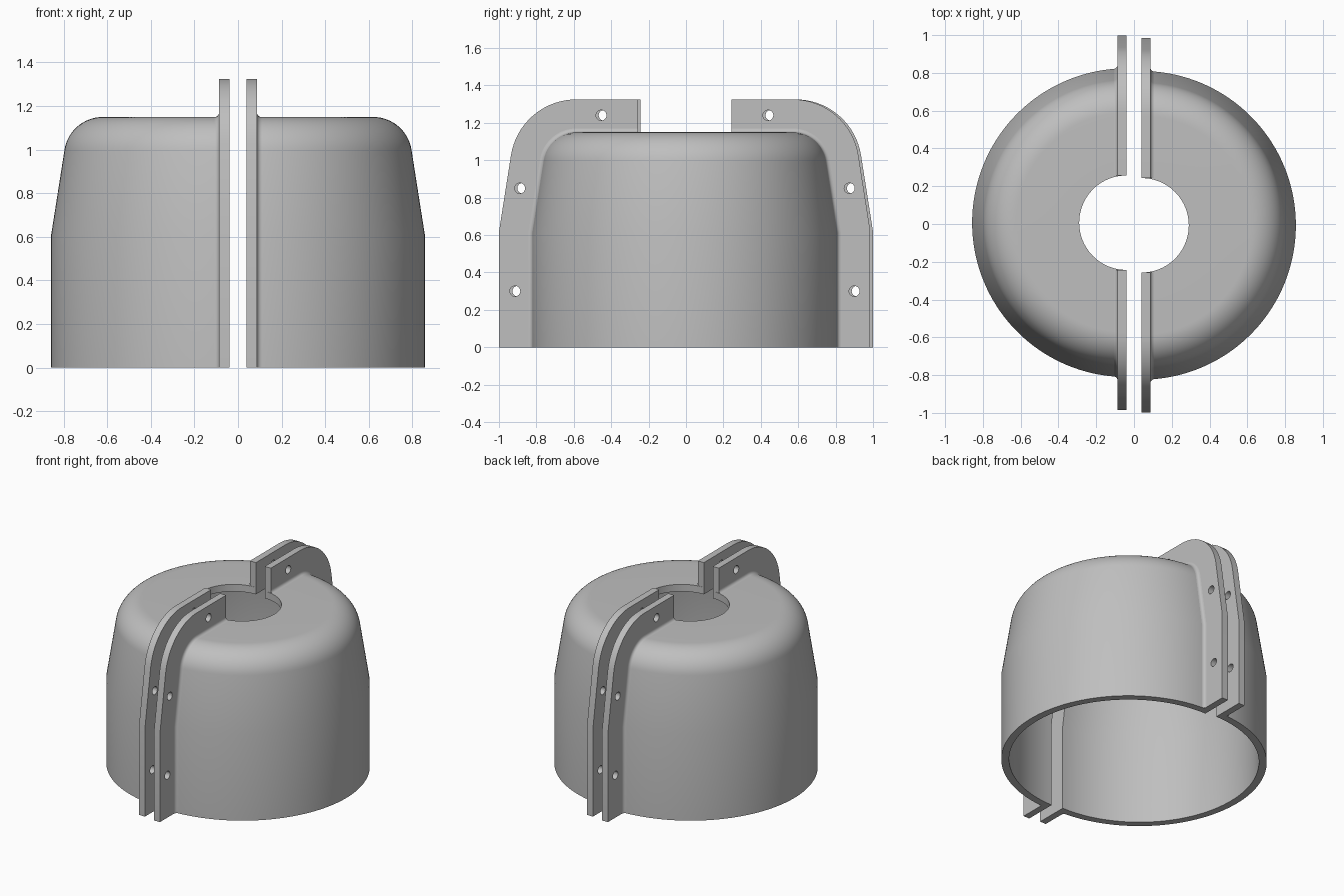
import bpy, bmesh, math
from mathutils import Matrix, Vector

if "Cube" in bpy.data.objects:
    bpy.data.objects.remove(bpy.data.objects["Cube"])

R, SHOULDER, TOP, HOLE = 0.817, 0.61, 1.15, 0.25   # shell outline
WALL, FLANGE, PLATE, FILLET = 0.05, 0.175, 0.047, 0.02
GAP, SHIFT = 0.04, 0.007                            # placement of each half
TAPER = math.radians(9)
CR, CZ, CORNER = 0.58, 0.972, 0.178                 # rounded top corner

grey = bpy.data.materials.new("grey plastic")
grey.diffuse_color = (0.52, 0.52, 0.52, 1)
grey.use_nodes = True
grey.node_tree.nodes["Principled BSDF"].inputs["Base Color"].default_value = grey.diffuse_color


def outline(d, n=16):
    """Side outline (radius, height) moved outward by d, from base to bore."""
    pts = [(R + d, 0), (R + d, SHOULDER + d * math.tan(TAPER / 2))]
    for i in range(n + 1):
        a = TAPER + (math.pi / 2 - TAPER) * i / n
        pts.append((CR + (CORNER + d) * math.cos(a), CZ + (CORNER + d) * math.sin(a)))
    return pts + [(HOLE, TOP + d)]


def finish(name, mesh, half):
    """Place a part in its half and shade it."""
    spin = Matrix.Rotation(math.pi * half, 4, 'Z')
    mesh.transform(spin @ Matrix.Translation((GAP, -SHIFT, 0)))
    mesh.materials.clear()
    mesh.materials.append(grey)
    ob = bpy.data.objects.new(name, mesh)
    bpy.context.collection.objects.link(ob)
    bpy.ops.object.select_all(action='DESELECT')
    ob.select_set(True)
    bpy.context.view_layer.objects.active = ob
    bpy.ops.object.shade_smooth_by_angle(angle=math.radians(25))


def half_shell(steps=72):
    """Wall section turned through half a circle."""
    section = outline(0) + outline(-WALL)[::-1]
    bm = bmesh.new()
    face = bm.faces.new([bm.verts.new((0, -r, z)) for r, z in section])
    start = face.copy()
    res = bmesh.ops.spin(bm, geom=[face], cent=(0, 0, 0), axis=(0, 0, 1),
                         angle=math.pi, steps=steps)
    bmesh.ops.remove_doubles(bm, verts=bm.verts, dist=1e-5)
    bmesh.ops.recalc_face_normals(bm, faces=bm.faces)
    mesh = bpy.data.meshes.new("half_shell")
    bm.to_mesh(mesh)
    bm.free()
    return mesh


def flange(side):
    """Flat plate following the outline, with three bolt holes."""
    curve = bpy.data.curves.new("flange_curve", 'CURVE')
    curve.dimensions, curve.fill_mode, curve.extrude = '2D', 'BOTH', PLATE / 2
    loops = [outline(FLANGE) + outline(-0.004)[::-1]]
    for y, z in ((0.907, 0.30), (0.881, 0.85), (0.446, 1.24)):
        loops.append([(y + 0.028 * math.cos(k * math.pi / 12),
                       z + 0.028 * math.sin(k * math.pi / 12)) for k in range(24)])
    for loop in loops:
        sp = curve.splines.new('POLY')
        sp.points.add(len(loop) - 1)
        for p, (y, z) in zip(sp.points, loop):
            p.co = (side * y, z, 0, 1)
        sp.use_cyclic_u = True
    helper = bpy.data.objects.new("flange_curve", curve)
    bpy.context.collection.objects.link(helper)
    dg = bpy.context.evaluated_depsgraph_get()
    mesh = bpy.data.meshes.new_from_object(helper.evaluated_get(dg))
    bpy.data.objects.remove(helper)
    # stand the plate up: drawing plane becomes the y-z plane
    mesh.transform(Matrix(((0, 0, 1, PLATE / 2), (1, 0, 0, 0), (0, 1, 0, 0), (0, 0, 0, 1))))
    bm = bmesh.new()
    bm.from_mesh(mesh)
    bmesh.ops.remove_doubles(bm, verts=bm.verts, dist=1e-5)
    bmesh.ops.recalc_face_normals(bm, faces=bm.faces)
    bm.to_mesh(mesh)
    bm.free()
    return mesh


def fillet(side, n=5):
    """Small concave strip where the plate meets the shell."""
    bm = bmesh.new()
    rows = []
    for i in range(n + 1):
        a = math.pi / 2 * i / n
        x = PLATE + FILLET * (1 - math.sin(a))
        d = FILLET * (1 - math.cos(a))
        row = []
        for r, z in outline(d):
            # follow the round wall as x moves away from the split
            y = math.sqrt(r * r - x * x) if r > HOLE else r
            row.append(bm.verts.new((x, side * y, z)))
        rows.append(row)
    for a, b in zip(rows, rows[1:]):
        for j in range(len(a) - 1):
            q = [a[j], a[j + 1], b[j + 1], b[j]]
            bm.faces.new(q if side < 0 else q[::-1])
    bm.normal_update()
    # the strip faces away from the split
    if sum(f.normal.x * f.calc_area() for f in bm.faces) < 0:
        bmesh.ops.reverse_faces(bm, faces=bm.faces)
    mesh = bpy.data.meshes.new("fillet")
    bm.to_mesh(mesh)
    bm.free()
    return mesh


for half, label in enumerate(("right", "left")):
    finish(label + "_half_shell", half_shell(), half)
    for side in (-1, 1):
        end = "a" if side < 0 else "b"
        finish(f"{label}_flange_{end}", flange(side), half)
        finish(f"{label}_fillet_{end}", fillet(side), half)
